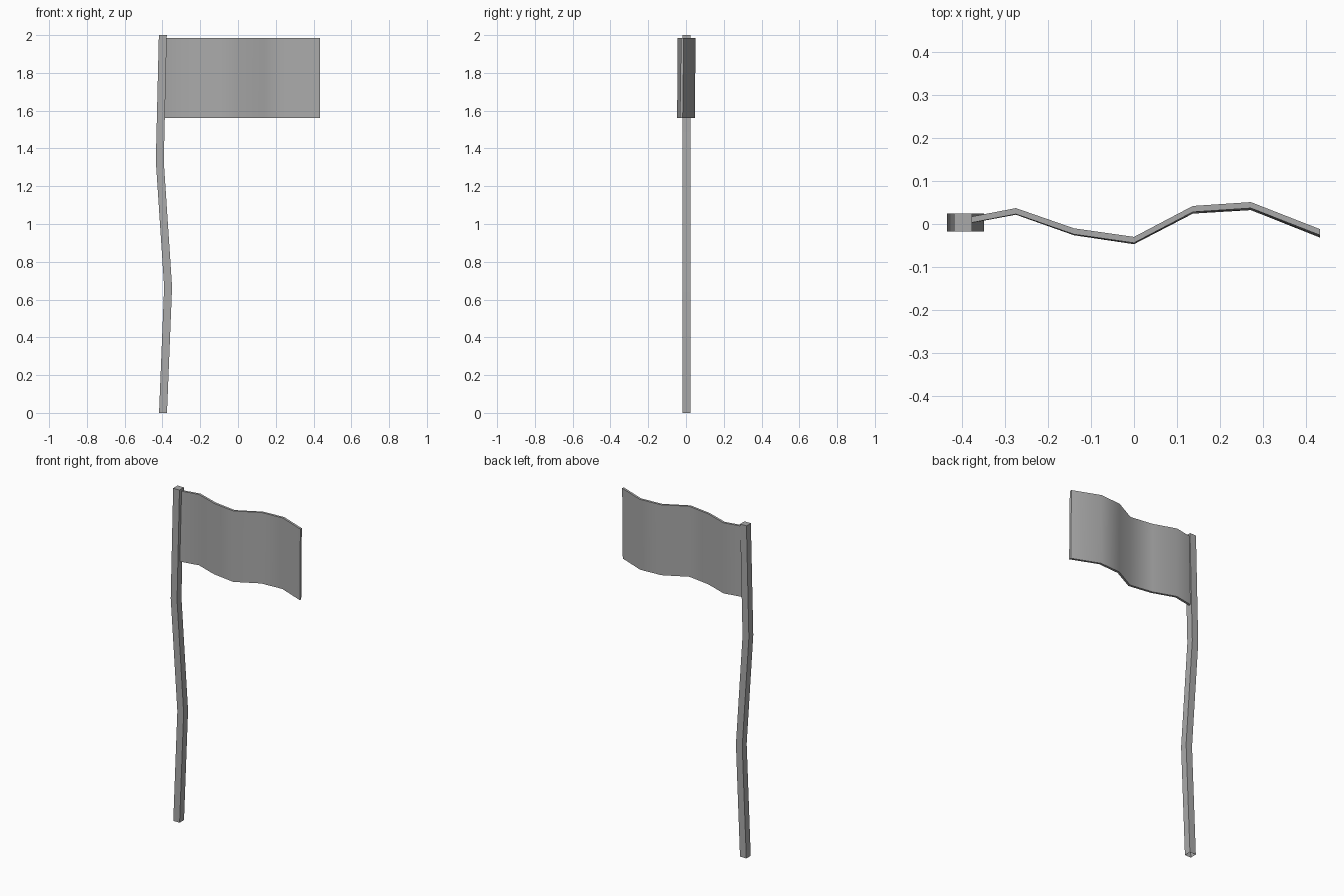
import bpy
import bmesh
from math import radians

cube = bpy.data.objects.get("Cube")
if cube:
    bpy.data.objects.remove(cube, do_unlink=True)

grey = bpy.data.materials.new("plain_grey")
grey.use_nodes = True
grey.diffuse_color = (0.4, 0.4, 0.4, 1)
grey.node_tree.nodes["Principled BSDF"].inputs["Base Color"].default_value = (0.4, 0.4, 0.4, 1)


def loft(name, rings, cap_start=True):
    """Skin a chain of four-cornered sections, with end caps."""
    bm = bmesh.new()
    loops = [[bm.verts.new(p) for p in ring] for ring in rings]
    for a, b in zip(loops, loops[1:]):
        for i in range(4):
            j = (i + 1) % 4
            bm.faces.new((a[i], a[j], b[j], b[i]))
    bm.faces.new(loops[-1])
    if cap_start:
        bm.faces.new(loops[0][::-1])
    bmesh.ops.recalc_face_normals(bm, faces=bm.faces)
    mesh = bpy.data.meshes.new(name)
    bm.to_mesh(mesh)
    bm.free()
    mesh.materials.append(grey)
    obj = bpy.data.objects.new(name, mesh)
    bpy.context.collection.objects.link(obj)
    bpy.ops.object.select_all(action="DESELECT")
    obj.select_set(True)
    bpy.context.view_layer.objects.active = obj
    bpy.ops.object.shade_smooth_by_angle(angle=radians(60))
    return obj


# Crooked square pole, open underneath
HALF = 0.021
SQUARE = [(-HALF, -HALF), (HALF, -HALF), (HALF, HALF), (-HALF, HALF)]
pole_path = [(-0.397, 0), (-0.37, 0.667), (-0.414, 1.333), (-0.398, 2)]
loft("pole", [[(x + dx, 0.003 + dy, z) for dx, dy in SQUARE] for x, z in pole_path],
     cap_start=False)

# Waving cloth, leaning slightly more towards its free end
BOTTOM, TOP, THICK = 1.56, 1.985, 0.014
wave = [(-0.41, 0.011), (-0.275, 0.037), (-0.14, -0.01), (0, -0.03),
        (0.137, 0.042), (0.272, 0.051), (0.433, -0.012)]
sections = []
for x, y in wave:
    lean = 0.003 + 0.006 * x
    sections.append([(x, y - lean - THICK, BOTTOM), (x, y - lean, BOTTOM),
                     (x, y, TOP), (x, y - THICK, TOP)])
loft("flag_cloth", sections)
